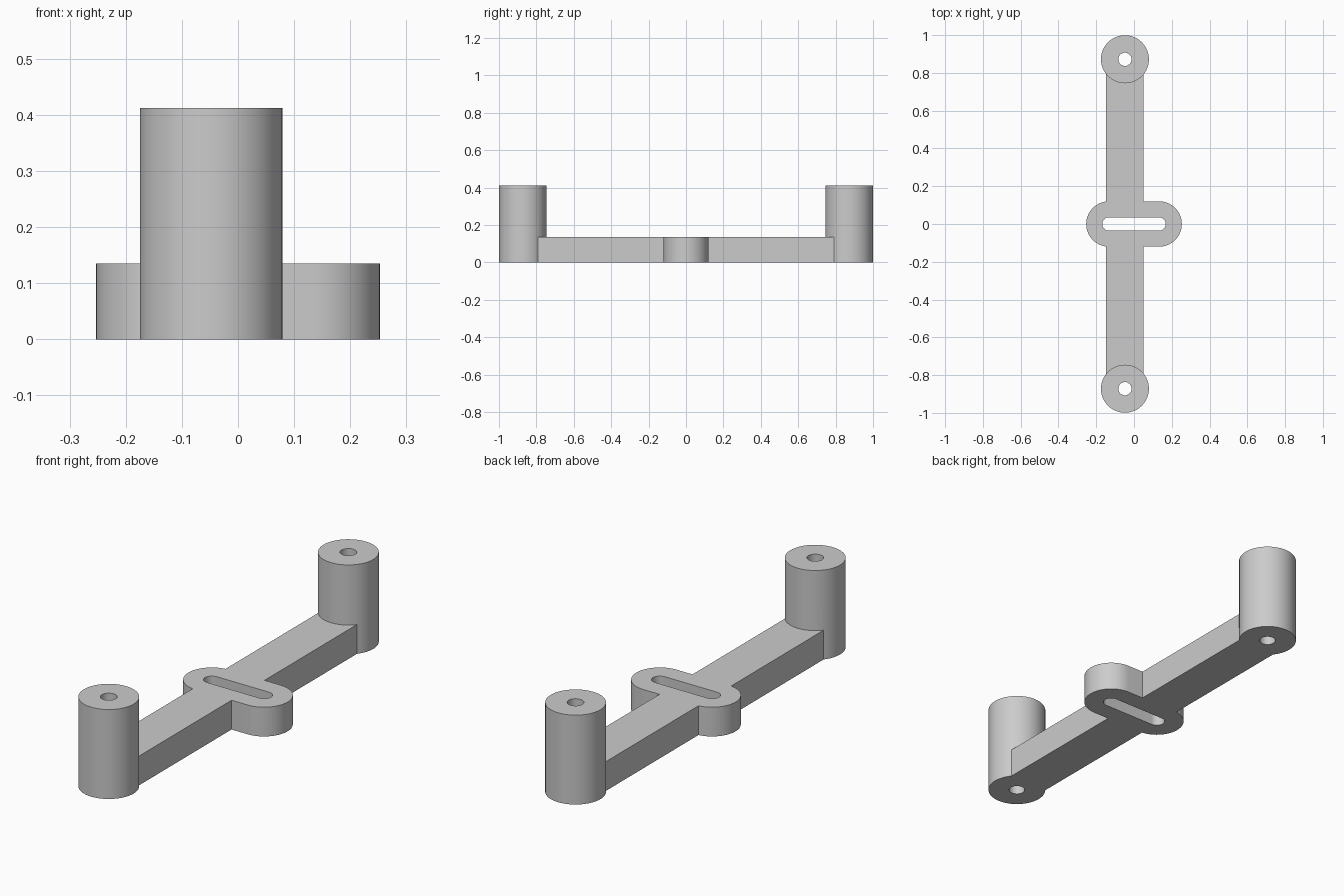
import bpy, bmesh
from math import cos, sin, pi, radians

cube = bpy.data.objects.get("Cube")
if cube:
    bpy.data.objects.remove(cube, do_unlink=True)

BAR_X = -0.048      # centre line of the bar and posts
POST_Y = 0.872
THICK = 0.135
POST_H = 0.412

grey = bpy.data.materials.new("light grey")
grey.use_nodes = True
grey.diffuse_color = (0.6, 0.6, 0.6, 1)
grey.node_tree.nodes["Principled BSDF"].inputs["Base Color"].default_value = (0.6, 0.6, 0.6, 1)


def prism(name, outline, z0, z1):
    """Extrude a closed outline from z0 to z1."""
    bm = bmesh.new()
    face = bm.faces.new([bm.verts.new((x, y, z0)) for x, y in outline])
    top = bmesh.ops.extrude_face_region(bm, geom=[face])["geom"]
    bmesh.ops.translate(bm, vec=(0, 0, z1 - z0),
                        verts=[g for g in top if isinstance(g, bmesh.types.BMVert)])
    bmesh.ops.recalc_face_normals(bm, faces=bm.faces)
    mesh = bpy.data.meshes.new(name)
    bm.to_mesh(mesh)
    bm.free()
    mesh.materials.append(grey)
    obj = bpy.data.objects.new(name, mesh)
    bpy.context.collection.objects.link(obj)
    return obj


def rounded(r, half=0.0, x=0.0, y=0.0, steps=32):
    """Circle, or a slot shape stretched along x by half on each side."""
    pts = []
    for side, start in ((1, -pi / 2), (-1, pi / 2)):
        for i in range(steps + 1):
            if half == 0 and i == steps:
                continue
            a = start + pi * i / steps
            pts.append((x + side * half + r * cos(a), y + r * sin(a)))
    return pts


# Straight bar running between the posts
w = 0.099
bracket = prism("bracket", [(BAR_X - w, -POST_Y), (BAR_X + w, -POST_Y),
                            (BAR_X + w, POST_Y), (BAR_X - w, POST_Y)], 0, THICK)

# Central rounded lug and the two end posts
added = [prism("centre_lug", rounded(0.12, 0.133), 0, THICK)]
added += [prism("end_post", rounded(0.127, 0, BAR_X, s * POST_Y), 0, POST_H) for s in (-1, 1)]

# Bar ends trimmed to stay inside the posts, then slot and post bores
cut = [prism("slot_cutter", rounded(0.035, 0.133), -0.1, 0.5)]
cut += [prism("bore_cutter", rounded(0.035, 0, BAR_X, s * POST_Y), -0.1, 0.5) for s in (-1, 1)]

bpy.context.view_layer.objects.active = bracket
for operation, parts in (("UNION", added), ("DIFFERENCE", cut)):
    for part in parts:
        mod = bracket.modifiers.new("join", "BOOLEAN")
        mod.operation = operation
        mod.solver = "EXACT"
        mod.object = part
        bpy.ops.object.modifier_apply(modifier=mod.name)
        bpy.data.objects.remove(part, do_unlink=True)

# Smooth the round walls, keep the rims sharp
bpy.ops.object.select_all(action="DESELECT")
bracket.select_set(True)
bpy.ops.object.shade_smooth_by_angle(angle=radians(30))
